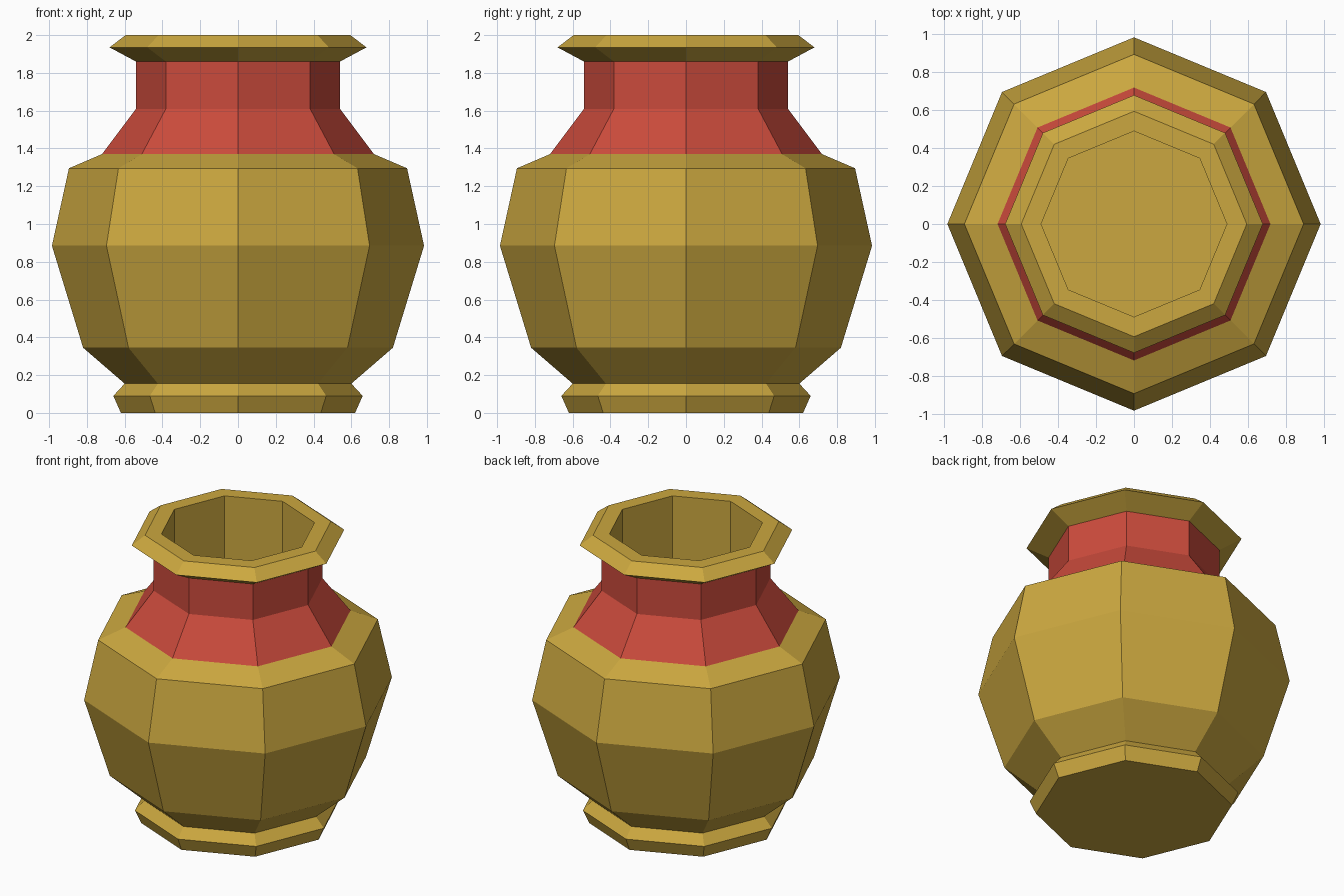
import bpy, bmesh
from math import cos, sin, pi

if "Cube" in bpy.data.objects:
    bpy.data.objects.remove(bpy.data.objects["Cube"])

SIDES = 8


def material(name, color):
    mat = bpy.data.materials.new(name)
    mat.diffuse_color = color
    mat.use_nodes = True
    mat.node_tree.nodes["Principled BSDF"].inputs["Base Color"].default_value = mat.diffuse_color
    return mat


# Profile from the base, up the outside, over the lip and down the inside:
# (radius, height, material of the band leading to the next point: 0 gold, 1 red)
PROFILE = [
    (0.62, 0.00, 0), (0.66, 0.09, 0), (0.60, 0.155, 0),     # foot
    (0.82, 0.345, 0), (0.985, 0.885, 0), (0.895, 1.295, 0),  # belly
    (0.72, 1.37, 1), (0.54, 1.61, 1),                       # neck
    (0.54, 1.86, 0), (0.68, 1.935, 0), (0.595, 2.00, 0),    # lip
    (0.49, 2.00, 0), (0.49, 0.90, 0),                       # hollow inside
]

bm = bmesh.new()
rings = [[bm.verts.new((r * cos(2 * pi * i / SIDES), r * sin(2 * pi * i / SIDES), z))
          for i in range(SIDES)] for r, z, _ in PROFILE]

# Bands between neighbouring rings
for (_, _, mat), low, high in zip(PROFILE, rings, rings[1:]):
    for i in range(SIDES):
        j = (i + 1) % SIDES
        bm.faces.new((low[i], low[j], high[j], high[i])).material_index = mat

# Underside and inner floor
bm.faces.new(rings[0][::-1])
bm.faces.new(rings[-1])

mesh = bpy.data.meshes.new("vase")
bm.to_mesh(mesh)
bm.free()
mesh.materials.append(material("gold", (0.60, 0.39, 0.05, 1)))
mesh.materials.append(material("red", (0.60, 0.07, 0.045, 1)))
vase = bpy.data.objects.new("vase", mesh)
bpy.context.collection.objects.link(vase)
